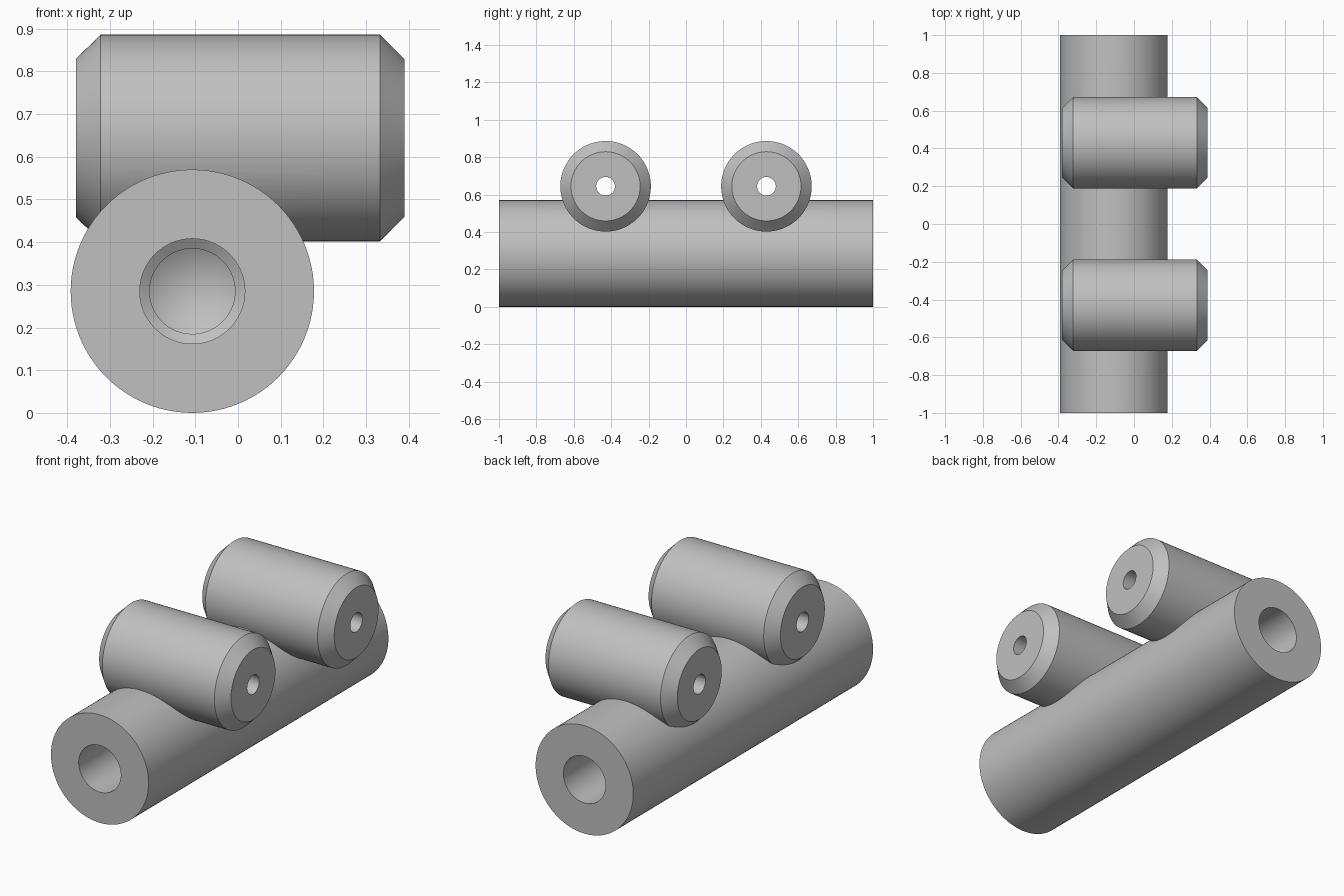
import bpy
import bmesh
from math import pi, radians
from mathutils import Matrix, Vector

cube = bpy.data.objects.get("Cube")
if cube:
    bpy.data.objects.remove(cube, do_unlink=True)

grey = bpy.data.materials.new("plain grey metal")
grey.use_nodes = True
colour = (0.53, 0.53, 0.53, 1)
grey.diffuse_color = colour
grey.node_tree.nodes["Principled BSDF"].inputs["Base Color"].default_value = colour

STEPS = 96


def lathe(name, profile, matrix):
    """Turn a closed (radius, height) profile about z, then place it."""
    bm = bmesh.new()
    verts = [bm.verts.new((r, 0, h)) for r, h in profile]
    edges = [bm.edges.new((a, b)) for a, b in zip(verts, verts[1:])]
    if profile[0][0] > 0:
        edges.append(bm.edges.new((verts[-1], verts[0])))
    bmesh.ops.spin(bm, geom=verts + edges, cent=(0, 0, 0), axis=(0, 0, 1),
                   angle=2 * pi, steps=STEPS, use_duplicate=False)
    bmesh.ops.remove_doubles(bm, verts=bm.verts, dist=1e-5)
    bmesh.ops.transform(bm, matrix=matrix, verts=bm.verts)
    bmesh.ops.recalc_face_normals(bm, faces=bm.faces)
    mesh = bpy.data.meshes.new(name)
    bm.to_mesh(mesh)
    bm.free()
    mesh.materials.append(grey)
    obj = bpy.data.objects.new(name, mesh)
    bpy.context.collection.objects.link(obj)
    return obj


def combine(target, tool, operation):
    bpy.context.view_layer.objects.active = target
    mod = target.modifiers.new(operation.lower(), 'BOOLEAN')
    mod.operation = operation
    mod.solver = 'EXACT'
    mod.object = tool
    bpy.ops.object.modifier_apply(modifier=mod.name)
    bpy.data.objects.remove(tool, do_unlink=True)


# Long round bar along y
bar_axis = Vector((-0.107, 0, 0.285))
along_y = Matrix.Translation(bar_axis) @ Matrix.Rotation(radians(-90), 4, 'X')
bar = lathe("round_bar", [(0, -1), (0.285, -1), (0.285, 1), (0, 1)], along_y)

# Two chamfered cross sleeves along x, each bored right through
R, END, BORE = 0.242, 0.185, 0.05
sleeve = [(BORE, -0.38), (END, -0.38), (R, -0.322),
          (R, 0.333), (END, 0.39), (BORE, 0.39)]
for side, label in ((-1, "front_sleeve"), (1, "back_sleeve")):
    place = (Matrix.Translation((0, side * 0.43, 0.644))
             @ Matrix.Rotation(radians(90), 4, 'Y'))
    combine(bar, lathe(label, sleeve, place), 'UNION')

# Blind stepped holes with drilled cone tips in both bar ends
drill = [(0, 1.1), (0.123, 1.1), (0.123, 0.55), (0.1, 0.535),
         (0.1, 0.48), (0, 0.42)]
for turn in (0, pi):
    place = (Matrix.Translation(bar_axis) @ Matrix.Rotation(turn, 4, 'Z')
             @ Matrix.Rotation(radians(-90), 4, 'X'))
    combine(bar, lathe("drill_cutter", drill, place), 'DIFFERENCE')

bar.name = "bar_with_cross_sleeves"
bpy.ops.object.select_all(action='DESELECT')
bar.select_set(True)
bpy.context.view_layer.objects.active = bar
bpy.ops.object.shade_smooth_by_angle(angle=radians(25))
